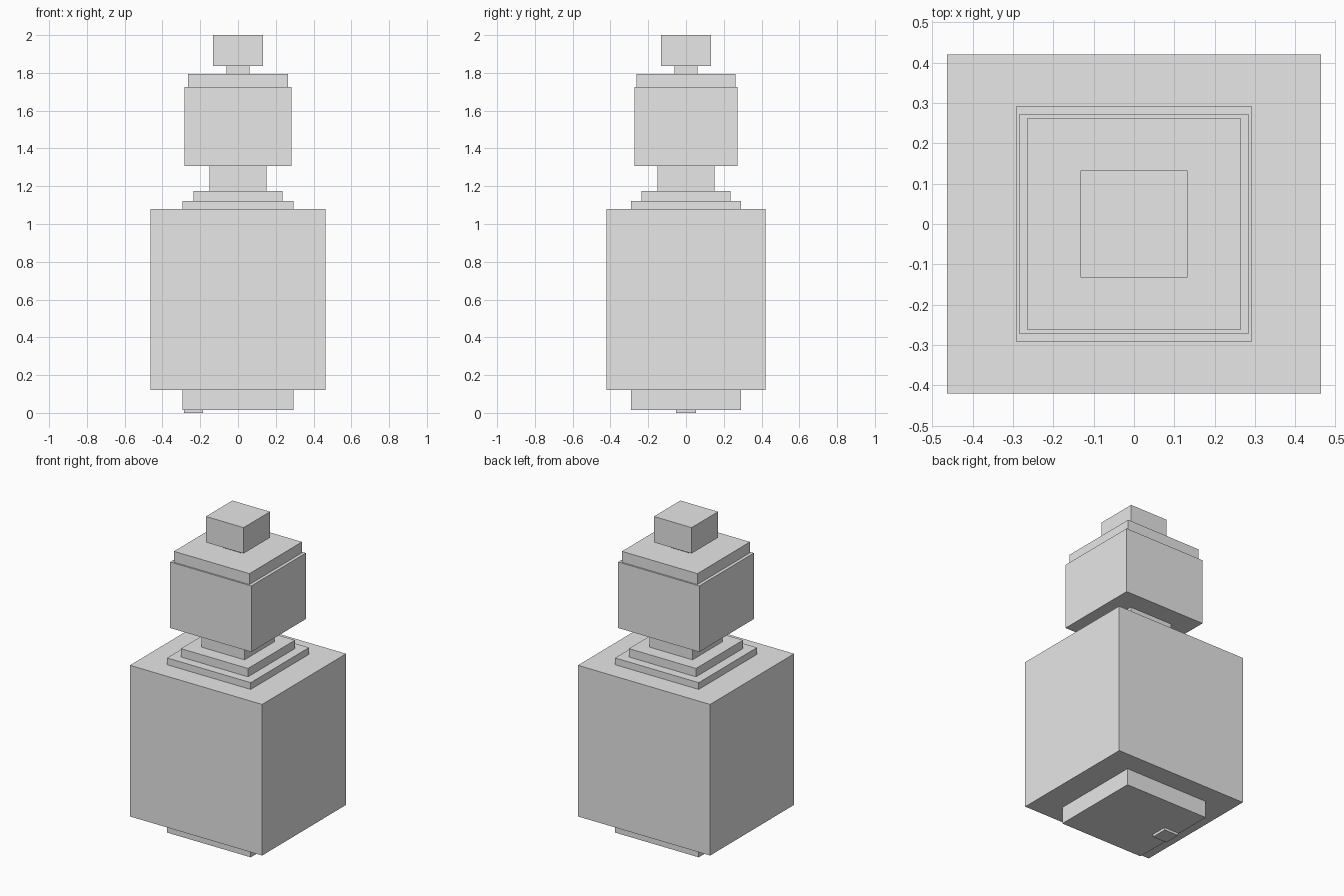
import bpy
import bmesh
from mathutils import Matrix, Vector

default_cube = bpy.data.objects.get("Cube")
if default_cube:
    bpy.data.objects.remove(default_cube, do_unlink=True)

# Single plain grey
GREY = (0.8, 0.8, 0.8, 1.0)
grey = bpy.data.materials.new("light_grey")
grey.use_nodes = True
grey.diffuse_color = GREY
grey.node_tree.nodes["Principled BSDF"].inputs["Base Color"].default_value = GREY


def block(name, half_x, half_y, bottom, top, x=0.0):
    """Box given by its half widths and its bottom and top heights."""
    bm = bmesh.new()
    size = Vector((half_x * 2, half_y * 2, top - bottom))
    bmesh.ops.create_cube(bm, size=1, matrix=Matrix.Diagonal(size).to_4x4())
    mesh = bpy.data.meshes.new(name)
    bm.to_mesh(mesh)
    bm.free()
    mesh.materials.append(grey)
    obj = bpy.data.objects.new(name, mesh)
    obj.location = (x, 0, (bottom + top) / 2)
    bpy.context.collection.objects.link(obj)


# Small off-centre peg under the base
block("bottom_peg", 0.05, 0.052, 0, 0.016, x=-0.236)

# Stack from the ground up: name, half x, half y, top height
stack = [
    ("base", 0.293, 0.291, 0.122),
    ("body", 0.463, 0.42, 1.079),
    ("lower_collar", 0.293, 0.291, 1.122),
    ("upper_collar", 0.235, 0.235, 1.175),
    ("neck", 0.151, 0.151, 1.307),
    ("head", 0.284, 0.273, 1.725),
    ("cap", 0.264, 0.263, 1.794),
    ("stem", 0.061, 0.061, 1.836),
    ("knob", 0.132, 0.132, 2.0),
]
bottom = 0.016
for name, half_x, half_y, top in stack:
    block(name, half_x, half_y, bottom, top)
    bottom = top
